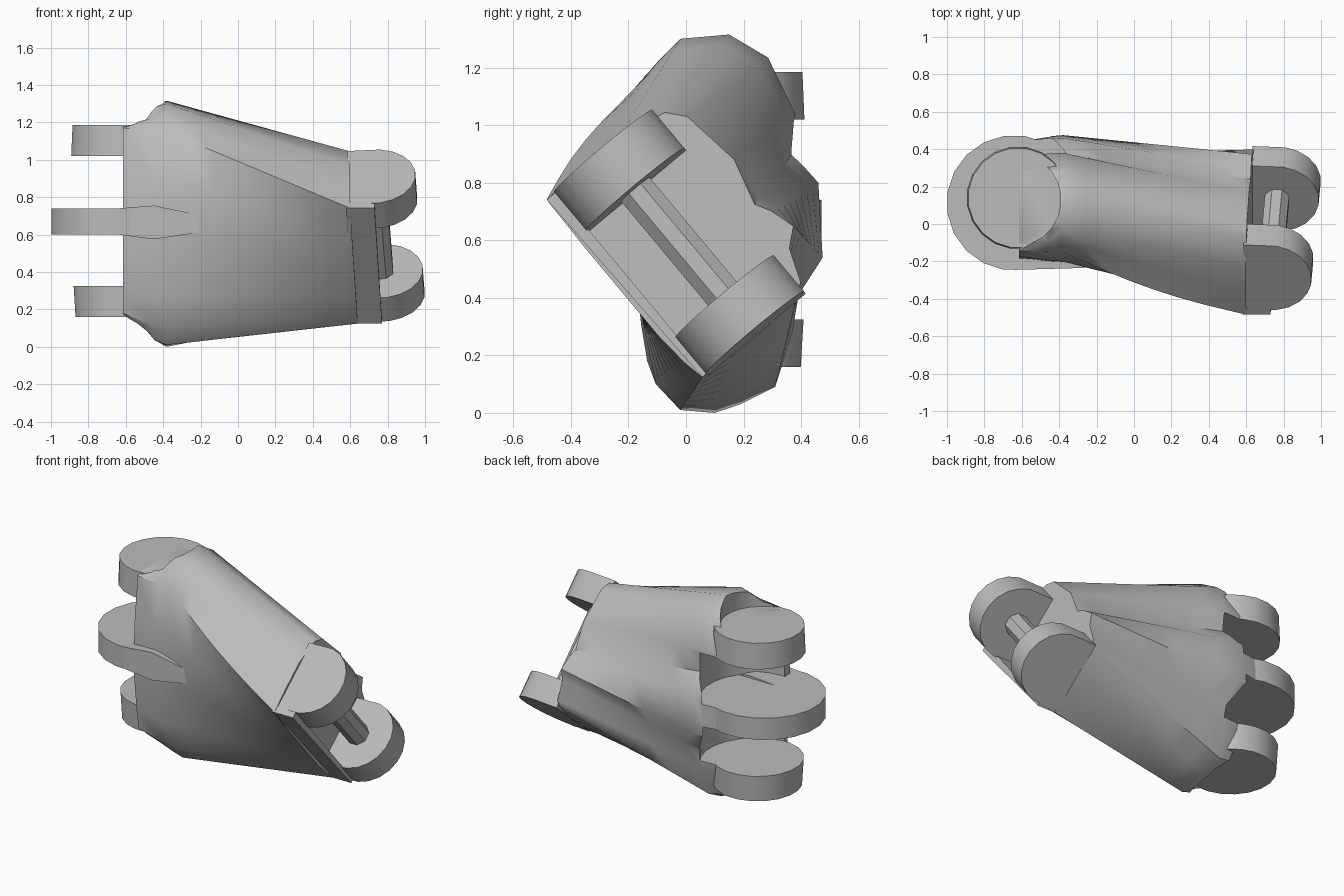
import bpy, bmesh, math
from mathutils import Vector

if "Cube" in bpy.data.objects:
    bpy.data.objects.remove(bpy.data.objects["Cube"], do_unlink=True)

grey = bpy.data.materials.new("plain grey")
grey.use_nodes = True
grey.diffuse_color = (0.5, 0.5, 0.5, 1)
grey.node_tree.nodes["Principled BSDF"].inputs["Base Color"].default_value = (0.5, 0.5, 0.5, 1)


def loft(name, rings):
    """Closed skin through rings of points, capped at both ends."""
    bm = bmesh.new()
    rows = [[bm.verts.new(p) for p in ring] for ring in rings]
    n = len(rows[0])
    for a, b in zip(rows, rows[1:]):
        for i in range(n):
            j = (i + 1) % n
            bm.faces.new((a[i], a[j], b[j], b[i]))
    bm.faces.new(rows[0])
    bm.faces.new(rows[-1])
    bmesh.ops.recalc_face_normals(bm, faces=bm.faces)
    me = bpy.data.meshes.new(name)
    bm.to_mesh(me)
    bm.free()
    me.materials.append(grey)
    ob = bpy.data.objects.new(name, me)
    bpy.context.collection.objects.link(ob)
    return ob


def disc(name, start, end, r1, r2, sides=18, tail=0.0):
    """Cylinder between two points; tail stretches its -x half into a tab."""
    start, end = Vector(start), Vector(end)
    axis = (end - start).normalized()
    ex = (Vector((1, 0, 0)) - axis * axis.x).normalized()
    ew = axis.cross(ex)
    rings = []
    for c, r in ((start, r1), (end, r2)):
        ring = []
        for k in range(sides):
            t = 2 * math.pi * (k + 0.5) / sides
            u = -tail if tail and math.cos(t) < 0 else r * math.cos(t)
            v = r * math.sin(t)
            ring.append(c + ex * u + ew * v)
        rings.append(ring)
    return loft(name, rings)


def smooth(ob, angle=40):
    bpy.ops.object.select_all(action='DESELECT')
    ob.select_set(True)
    bpy.context.view_layer.objects.active = ob
    bpy.ops.object.shade_smooth_by_angle(angle=math.radians(angle))


# Tilted frame of the fork end: A along the pin, W across it
C = Vector((0.75, -0.022, 0.5925))
A = Vector((0.06, 0.64, -0.766)).normalized()
W = Vector((0, 0.768, 0.64))


def fork(x, a, w):
    p = C + Vector((0, 0.64, -0.768)) * a + W * w
    return Vector((x, p.y, p.z))


# Cross-sections of the twisted body: front, bottom, ridged back, top
hinge_end = [(-.145, 1.17), (-.175, .9), (-.19, .6), (-.155, .3), (-.135, .18), (-.06, .16),
             (.06, .16), (.16, .16), (.27, .165), (.34, .28),
             (.36, .42), (.44, .58), (.44, .75), (.35, .9), (.36, 1.04),
             (.29, 1.18), (.15, 1.19), (0, 1.19), (-.1, 1.185)]
shoulder = [(-.15, 1.15), (-.2, .9), (-.205, .6), (-.14, .27), (-.105, .1), (-.02, .01),
            (.1, 0), (.19, .03), (.31, .09), (.37, .28),
            (.385, .4), (.475, .54), (.46, .8), (.37, .9), (.38, 1.04),
            (.285, 1.235), (.15, 1.315), (-.02, 1.3), (-.09, 1.23)]
fork_end = [(-.41, -.26), (-.2, -.265), (0, -.265), (.2, -.265), (.33, -.255), (.41, -.24),
            (.42, -.1), (.42, .05), (.4, .2), (.375, .235),
            (.26, .28), (.21, .34), (.12, .315), (.065, .285), (-.1, .33),
            (-.32, .3), (-.38, .25), (-.42, .08), (-.42, -.1)]
first = [Vector((-0.615, y, z)) for y, z in hinge_end]
middle = [Vector((-0.38, y, z)) for y, z in shoulder]
last = [fork(0.62 + 0.05 * a, a, w) for a, w in fork_end]
rim = [p.lerp(q, 0.8) for p, q in zip(first, middle)]
for p in rim:
    p.x = -0.46
rings = [first, rim]
for k in range(9):
    ring = [p.lerp(q, k / 8) for p, q in zip(middle, last)]
    for p in ring[:3]:  # slight swell along the upper front
        p.y -= 0.035 * math.sin(math.pi * k / 8)
    rings.append(ring)
body = loft("body", rings)

# Round clearances between and beyond the hinge lugs
for z0, z1, y, r in ((-.1, .16, .13, .25), (.325, .6, .2, .33),
                     (.74, 1.02, .2, .33), (1.185, 1.45, .13, .25)):
    cutter = disc("clearance_cutter", (-.64, y, z0), (-.64, y, z1), r, r, 24)
    cutter.hide_render = True
    mod = body.modifiers.new("clearance", 'BOOLEAN')
    mod.operation = 'DIFFERENCE'
    mod.solver = 'EXACT'
    mod.object = cutter
    bpy.context.view_layer.objects.active = body
    bpy.ops.object.modifier_apply(modifier=mod.name)
    bpy.data.objects.remove(cutter, do_unlink=True)
smooth(body)

# Three hinge lugs
smooth(disc("top_hinge_lug", (-.62, .14, 1.02), (-.62, .14, 1.185), .275, .268, 20))
smooth(disc("middle_hinge_lug", (-.64, .113, .6), (-.64, .113, .74), .362, .362, 20))
smooth(disc("bottom_hinge_lug", (-.61, .14, .16), (-.61, .14, .325), .262, .272, 20))

# Fairing that runs the middle lug into the front of the body
fairing = [[(x, y, z0), (x, 0, z0), (x, 0, z1), (x, y, z1)] for x, y, z0, z1 in
           ((-.64, -.245, .6, .74), (-.45, -.24, .575, .755),
            (-.28, -.235, .6, .72), (-.12, -.22, .63, .68))]
smooth(loft("middle_lug_fairing", fairing))

# Fork lugs and the pin between them
for name, a0, a1 in (("upper_fork_lug", -.415, -.24), ("lower_fork_lug", .245, .41)):
    smooth(disc(name, C + A * a0, C + A * a1, .225, .225, 20, tail=0.14))
disc("fork_pin", C + A * -.27, C + A * .27, .07, .07, 8)

# Thin front lip reaching past the body end under the fork lugs
lip = [[fork(x0, a, w0), fork(x1, a, w0), fork(x1, a, w1), fork(x0, a, w1)]
       for a, x0, x1, w0, w1 in ((-.41, .58, .73, -.26, -.215), (.41, .6, .77, -.24, -.215))]
loft("front_lip", lip)
